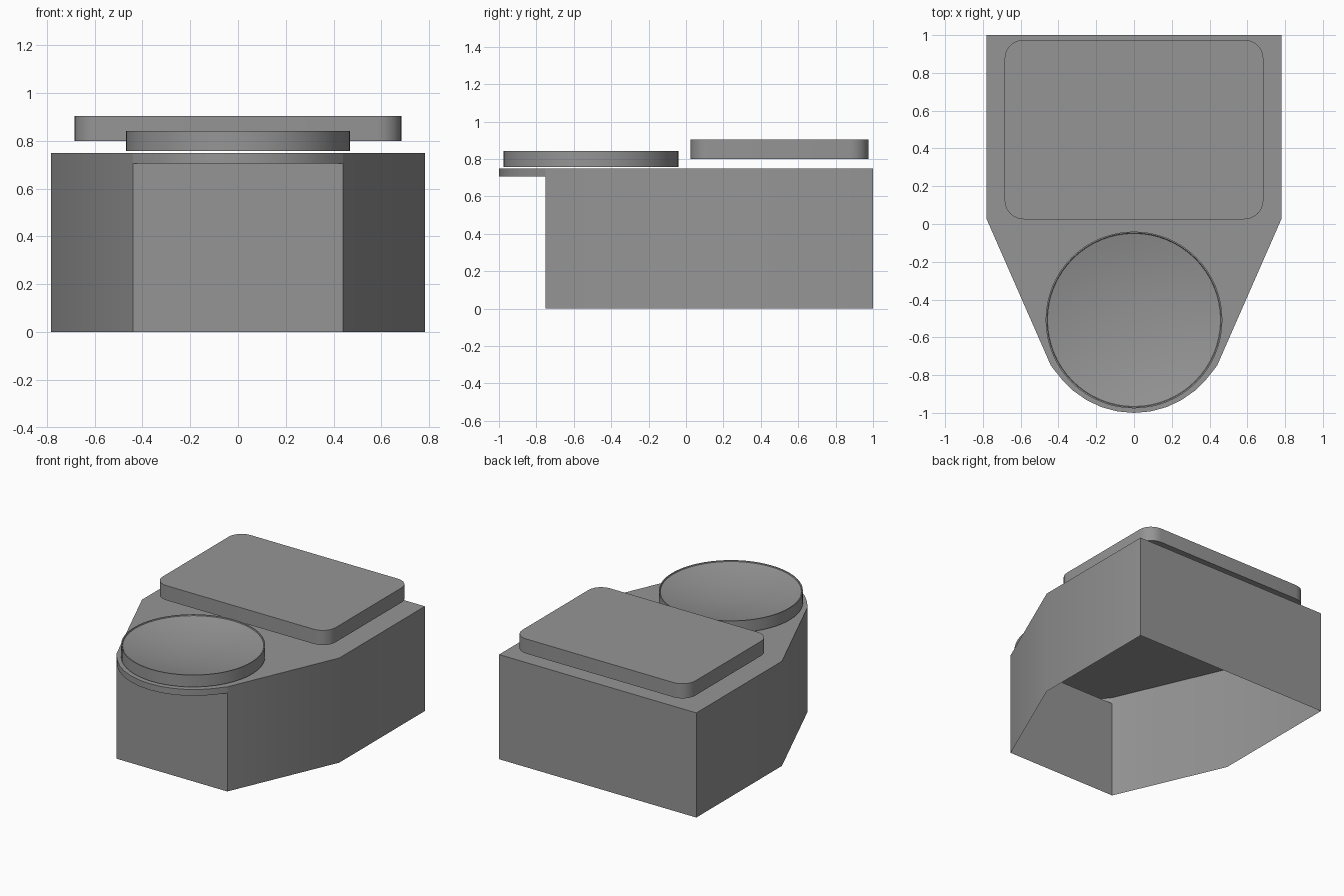
import bpy, bmesh, math
from math import sin, cos, radians

cube = bpy.data.objects.get("Cube")
if cube:
    bpy.data.objects.remove(cube)

grey = bpy.data.materials.new("mid grey")
grey.use_nodes = True
colour = (0.3, 0.3, 0.3, 1)
grey.diffuse_color = colour
grey.node_tree.nodes["Principled BSDF"].inputs["Base Color"].default_value = colour


def finish(name, bm):
    mesh = bpy.data.meshes.new(name)
    bm.to_mesh(mesh)
    bm.free()
    mesh.materials.append(grey)
    obj = bpy.data.objects.new(name, mesh)
    bpy.context.collection.objects.link(obj)
    bpy.ops.object.select_all(action='DESELECT')
    obj.select_set(True)
    bpy.context.view_layer.objects.active = obj
    bpy.ops.object.shade_smooth_by_angle(angle=radians(30))
    return obj


def arc(cx, cy, r, start, end, steps):
    angles = [radians(start + (end - start) * i / steps) for i in range(steps + 1)]
    return [(cx + r * cos(a), cy + r * sin(a)) for a in angles]


def ring(bm, points, z):
    return [bm.verts.new((x, y, z)) for x, y in points]


def bridge(bm, low, high, closed=True):
    n = len(low)
    for i in range(n if closed else n - 1):
        j = (i + 1) % n
        bm.faces.new((low[i], low[j], high[j], high[i]))


# Thin hollow body, open underneath, with a rounded lip over the front wall
TOP, LIP, HALF, NOSE, FRONT = 0.75, 0.705, 0.782, 0.44, -0.75
bm = bmesh.new()
sides = [(NOSE, FRONT), (HALF, 0.03), (HALF, 1), (-HALF, 1), (-HALF, 0.03), (-NOSE, FRONT)]
floor = ring(bm, sides, 0)
roof = ring(bm, sides, TOP)
bridge(bm, floor, roof, closed=False)

lip_arc = arc(0, -0.5, 0.5, 210, 330, 12)
lip_arc[0], lip_arc[-1] = sides[-1], sides[0]
lip_low = ring(bm, lip_arc, LIP)
lip_high = [roof[-1]] + ring(bm, lip_arc[1:-1], TOP) + [roof[0]]
bridge(bm, lip_low, lip_high, closed=False)
bm.faces.new(lip_low[::-1])
bm.faces.new((floor[-1], floor[0], lip_low[-1], lip_low[0]))
bm.faces.new(roof + lip_high[1:-1])
finish("hollow_body", bm)

# Rounded rectangular pad floating above the rear
bm = bmesh.new()
R = 0.1
outline = []
for sx, sy, start in ((1, 1, 0), (-1, 1, 90), (-1, -1, 180), (1, -1, 270)):
    outline += arc(sx * (0.685 - R), 0.5 + sy * (0.475 - R), R, start, start + 90, 6)
low, high = ring(bm, outline, 0.8), ring(bm, outline, 0.905)
bridge(bm, low, high)
bm.faces.new(low[::-1])
bm.faces.new(high)
finish("rear_pad", bm)

# Round button with a dished top at the front
bm = bmesh.new()
RIM, BOWL, DEPTH = 0.842, 0.458, 0.055
profile = [(0.468, 0.757), (0.468, RIM), (0.461, RIM), (BOWL, RIM - 0.006)]
profile += [(BOWL * t, RIM - 0.006 - DEPTH * (1 - t * t)) for t in (0.9, 0.75, 0.6, 0.45, 0.3, 0.15)]
rings = [ring(bm, arc(0, -0.508, r, 0, 360, 64)[:-1], z) for r, z in profile]
for low, high in zip(rings, rings[1:]):
    bridge(bm, low, high)
bm.faces.new(rings[0][::-1])
bm.faces.new(rings[-1])
finish("dished_button", bm)
